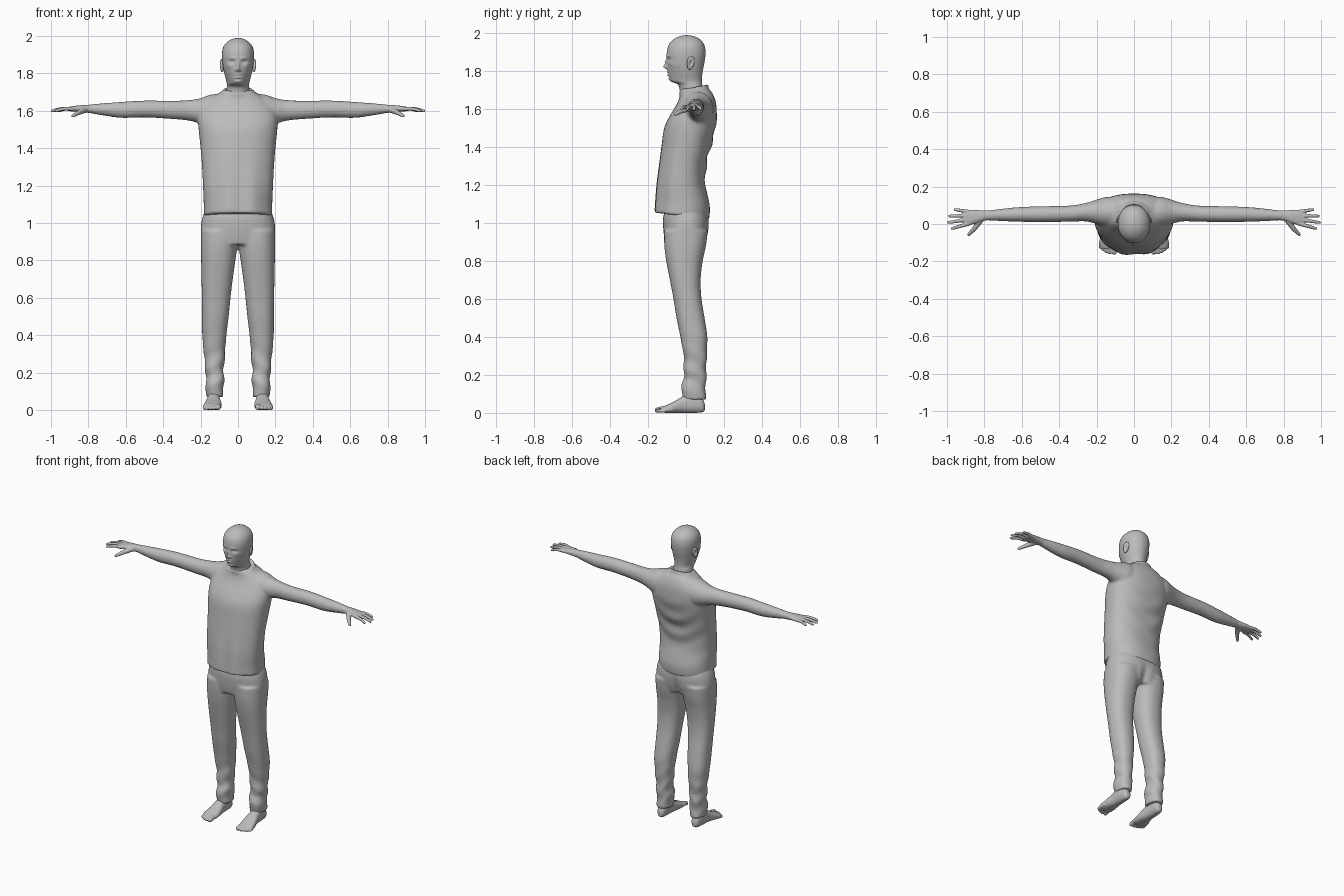
import bpy, bmesh, math
from mathutils import Vector, Matrix

if "Cube" in bpy.data.objects:
    bpy.data.objects.remove(bpy.data.objects["Cube"])

grey = bpy.data.materials.new("plain grey")
grey.use_nodes = True
grey.diffuse_color = (0.5, 0.5, 0.5, 1)
grey.node_tree.nodes["Principled BSDF"].inputs["Base Color"].default_value = (0.5, 0.5, 0.5, 1)


def clamp(t):
    return max(0.0, min(1.0, t))


def bell(t):
    return math.exp(-t * t)


def spline(rows, steps):
    """Smooth in-between rows through the given ones."""
    rows = [Vector(r) for r in rows]
    out = []
    for i in range(len(rows) - 1):
        a, b, c, d = (rows[max(0, min(len(rows) - 1, i + k))] for k in (-1, 0, 1, 2))
        for s in range(steps):
            t = s / steps
            out.append(0.5 * (2 * b + (c - a) * t + (2 * a - 5 * b + 4 * c - d) * t ** 2
                              + (3 * b - a - 3 * c + d) * t ** 3))
    return out + [rows[-1]]


def skin(bm, rings, closed=False):
    """Join rings of vertices into a tube, capped unless it loops."""
    n = len(rings[0])
    pairs = list(zip(rings, rings[1:])) + ([(rings[-1], rings[0])] if closed else [])
    for lo, hi in pairs:
        for i in range(n):
            bm.faces.new((lo[i], lo[(i + 1) % n], hi[(i + 1) % n], hi[i]))
    if not closed:
        bm.faces.new(rings[0][::-1])
        bm.faces.new(rings[-1])


def loft(bm, axis, rows, side=1, sides=48, power=2.3, steps=5, sculpt=None):
    """Rows hold a position along the axis, then the extents on the other two axes."""
    u, w = [i for i in range(3) if i != axis]
    rings = []
    for pos, u0, u1, w0, w1 in spline(rows, steps):
        ring = []
        for k in range(sides):
            a = math.tau * k / sides
            c, s = math.cos(a), math.sin(a)
            co = Vector((0, 0, 0))
            co[axis] = pos
            co[u] = (u0 + u1) / 2 + (u1 - u0) / 2 * math.copysign(abs(c) ** (2 / power), c)
            co[w] = (w0 + w1) / 2 + (w1 - w0) / 2 * math.copysign(abs(s) ** (2 / power), s)
            if sculpt:
                sculpt(co)
            co.x *= side
            ring.append(bm.verts.new(co))
        rings.append(ring)
    skin(bm, rings)


def digit(bm, points, r0, r1, side):
    """Tapered round finger or toe."""
    path = spline(points, 6)
    rings = []
    for i, p in enumerate(path):
        d = (path[min(i + 1, len(path) - 1)] - path[max(i - 1, 0)]).normalized()
        e1 = d.cross(Vector((0, 0, 1))).normalized()
        e2 = d.cross(e1)
        r = r0 + (r1 - r0) * i / (len(path) - 1)
        angles = [math.tau * k / 14 for k in range(14)]
        cos = [p + r * (e1 * math.cos(a) + e2 * math.sin(a)) for a in angles]
        rings.append([bm.verts.new((c.x * side, c.y, c.z)) for c in cos])
    skin(bm, rings)
    for p, r in ((path[0], r0), (path[-1], r1)):
        place = Matrix.Translation((p.x * side, p.y, p.z))
        bmesh.ops.create_uvsphere(bm, u_segments=14, v_segments=10, radius=r, matrix=place)


def finish(name, bm, voxel=0, smooth=0):
    bmesh.ops.recalc_face_normals(bm, faces=bm.faces)
    for f in bm.faces:
        f.smooth = True
    mesh = bpy.data.meshes.new(name)
    bm.to_mesh(mesh)
    bm.free()
    mesh.materials.append(grey)
    obj = bpy.data.objects.new(name, mesh)
    bpy.context.scene.collection.objects.link(obj)
    if voxel:
        fuse = obj.modifiers.new("fuse", 'REMESH')
        fuse.mode = 'VOXEL'
        fuse.voxel_size = voxel
        fuse.use_smooth_shade = True
        soft = obj.modifiers.new("soften", 'SMOOTH')
        soft.factor, soft.iterations = 0.5, smooth
    return obj


# Shirt: torso, sleeved arms and collar fused together
def shirt_folds(co):
    x, y, z = co
    co.z -= y * 0.12 * clamp((1.15 - z) / 0.1)
    if y < 0:
        co.y += 0.004 * math.sin(48 * x + 1) * clamp((1.45 - z) / 0.3)
    else:
        drape = bell(x / 0.14) * bell((z - 1.36) / 0.14)
        co.y += 0.007 * math.sin(50 * (z - 3 * x * x)) * drape


bm = bmesh.new()
torso = [(1.035, .183, -.165, .122), (1.1, .183, -.162, .125), (1.2, .187, -.155, .102),
         (1.3, .192, -.143, .107), (1.4, .2, -.13, .13), (1.5, .21, -.115, .155),
         (1.56, .212, -.088, .162), (1.62, .195, -.052, .16), (1.66, .155, -.035, .15),
         (1.69, .11, -.03, .135), (1.71, .078, -.026, .115)]
loft(bm, 2, [(z, -w, w, y0, y1) for z, w, y0, y1 in torso], sides=96, steps=7, sculpt=shirt_folds)
arm = [(.05, .0, .13, 1.54, 1.69), (.14, -.015, .145, 1.51, 1.688), (.2, .0, .13, 1.53, 1.668),
       (.26, .014, .112, 1.547, 1.658), (.35, .012, .098, 1.556, 1.654), (.5, .01, .095, 1.565, 1.655),
       (.62, .012, .09, 1.562, 1.648), (.72, .016, .08, 1.575, 1.641), (.8, .02, .07, 1.589, 1.634)]
for side in (1, -1):
    loft(bm, 0, arm, side, power=2)
collar = []
for k in range(48):
    a = math.tau * k / 48
    mid = Vector((.075 * math.cos(a), .042 + .07 * math.sin(a), 1.702 + .016 * math.sin(a)))
    out = Vector((math.cos(a), math.sin(a), 0))
    collar.append([bm.verts.new(mid + out * .008 * math.cos(b) + Vector((0, 0, .016 * math.sin(b))))
                   for b in [math.tau * j / 10 for j in range(10)]])
skin(bm, collar, closed=True)
finish("shirt_and_arms", bm, 0.008, 6)


# Trousers: pelvis and two legs fused together
def leg_folds(co):
    x, y, z = co
    low = bell((z - 0.18) / 0.14)
    co.x += 0.004 * math.sin(60 * z + 25 * y) * low
    co.y += 0.004 * math.sin(55 * z + 30 * x) * low


def seat_crease(co):
    if co.y > 0:
        co.y -= 0.018 * bell(co.x / 0.025) * clamp((1.02 - co.z) / 0.1)


bm = bmesh.new()
leg = [(.07, .08, .17, -.018, .104), (.15, .075, .172, -.022, .105), (.2, .077, .173, -.012, .106),
       (.3, .07, .182, -.013, .11), (.4, .062, .191, -.03, .112), (.5, .05, .192, -.05, .098),
       (.6, .04, .193, -.066, .082), (.7, .028, .195, -.085, .077), (.8, .014, .197, -.104, .088),
       (.88, .002, .199, -.114, .105), (.96, -.01, .198, -.116, .115)]
for side in (1, -1):
    loft(bm, 2, leg, side, sculpt=leg_folds, steps=7)
pelvis = [(.885, .18, -.108, .1), (.95, .199, -.118, .118), (1.03, .19, -.12, .119), (1.1, .16, -.1, .09)]
loft(bm, 2, [(z, -w, w, y0, y1) for z, w, y0, y1 in pelvis], sides=80, sculpt=seat_crease)
finish("trousers", bm, 0.008, 6)


# Head and neck, with the face pushed and pulled from the oval
features = [  # x, z, width, height, push
    (0, 1.823, .010, .012, -.019), (0, 1.846, .009, .018, -.010),       # nose
    (.013, 1.818, .006, .006, -.008), (.033, 1.862, .014, .009, .013),  # nostrils, sockets
    (.033, 1.861, .009, .006, -.006), (.03, 1.881, .02, .007, -.005),   # eyes, brows
    (0, 1.794, .019, .005, -.005), (0, 1.779, .016, .005, -.006),       # lips
    (0, 1.7865, .022, .0025, .004), (0, 1.768, .016, .005, .004),       # mouth, lip hollow
    (0, 1.756, .017, .010, -.004), (.05, 1.842, .015, .012, -.004)]     # chin, cheeks


def face(co):
    x, y, z = co
    front = clamp(-y / 0.1)
    co.x *= 1 - 0.3 * front * clamp((1.83 - z) / 0.07)
    x = co.x
    if y < 0:
        for fx, fz, w, h, push in features:
            for s in ((1, -1) if fx else (1,)):
                co.y += push * bell((x - s * fx) / w) * bell((z - fz) / h) * clamp(-y / 0.04)


bm = bmesh.new()
skull = [(1.63, .075, -.03, .1), (1.69, .064, -.032, .092), (1.728, .06, -.042, .086),
         (1.746, .06, -.078, .084), (1.765, .064, -.09, .084), (1.8, .073, -.096, .088),
         (1.85, .082, -.1, .098), (1.9, .086, -.101, .103), (1.94, .079, -.09, .095),
         (1.967, .059, -.066, .074), (1.984, .032, -.034, .042), (1.99, .004, -.002, .008)]
loft(bm, 2, [(z, -w, w, y0, y1) for z, w, y0, y1 in skull], sides=128, power=2.1, steps=9, sculpt=face)
finish("head", bm)

# Ears: dished ovals
for side, name in ((1, "left"), (-1, "right")):
    bm = bmesh.new()
    bmesh.ops.create_uvsphere(bm, u_segments=32, v_segments=24, radius=1)
    for v in bm.verts:
        if v.co.x > 0:
            v.co.x *= 1 - 1.1 * math.exp(-(v.co.y ** 2 + v.co.z ** 2) / 0.25)
        v.co.y *= 1 + 0.25 * v.co.z
        v.co = Vector((v.co.x * .011, v.co.y * .02, v.co.z * .036))
        v.co.rotate(Matrix.Rotation(-0.2, 3, 'X') @ Matrix.Rotation(0.4, 3, 'Z'))
        v.co += Vector((.085, .024, 1.842))
        v.co.x *= side
    finish(name + "_ear", bm)

# Hands and feet
palm = [(.77, .021, .071, 1.588, 1.632), (.81, .016, .072, 1.59, 1.632), (.85, .002, .075, 1.594, 1.629),
        (.89, -.008, .076, 1.597, 1.624), (.91, .0, .068, 1.6, 1.62)]
fingers = [((.885, .001), (.972, -.024)), ((.895, .023), (.993, .008)),
           ((.892, .045), (.986, .042)), ((.88, .065), (.957, .077))]
foot = [(.1, .115, .14, .015, .045), (.085, .103, .155, .003, .075), (.04, .098, .164, 0, .1),
        (-.01, .095, .167, 0, .09), (-.06, .088, .178, 0, .062), (-.105, .088, .186, 0, .04),
        (-.13, .094, .176, .004, .03)]
toes = [(.106, -.15, .0145), (.129, -.151, .011), (.147, -.145, .0105), (.164, -.136, .01), (.178, -.124, .0095)]
for side, name in ((1, "left"), (-1, "right")):
    bm = bmesh.new()
    loft(bm, 0, palm, side)
    for (x0, y0), (x1, y1) in fingers:
        digit(bm, [(x0, y0, 1.61), ((x0 + x1) / 2, (y0 + y1) / 2, 1.611), (x1, y1, 1.6)], .0115, .0078, side)
    digit(bm, [(.815, .03, 1.607), (.85, -.02, 1.592), (.883, -.056, 1.573)], .018, .0085, side)
    finish(name + "_hand", bm, 0.0035, 3)
    bm = bmesh.new()
    loft(bm, 1, foot, side)
    for x, y, r in toes:
        digit(bm, [(x * .9 + .012, y + .05, r + .008), (x, y + .02, r + .005), (x, y, r)], r, r, side)
    finish(name + "_foot", bm, 0.0035, 3)
